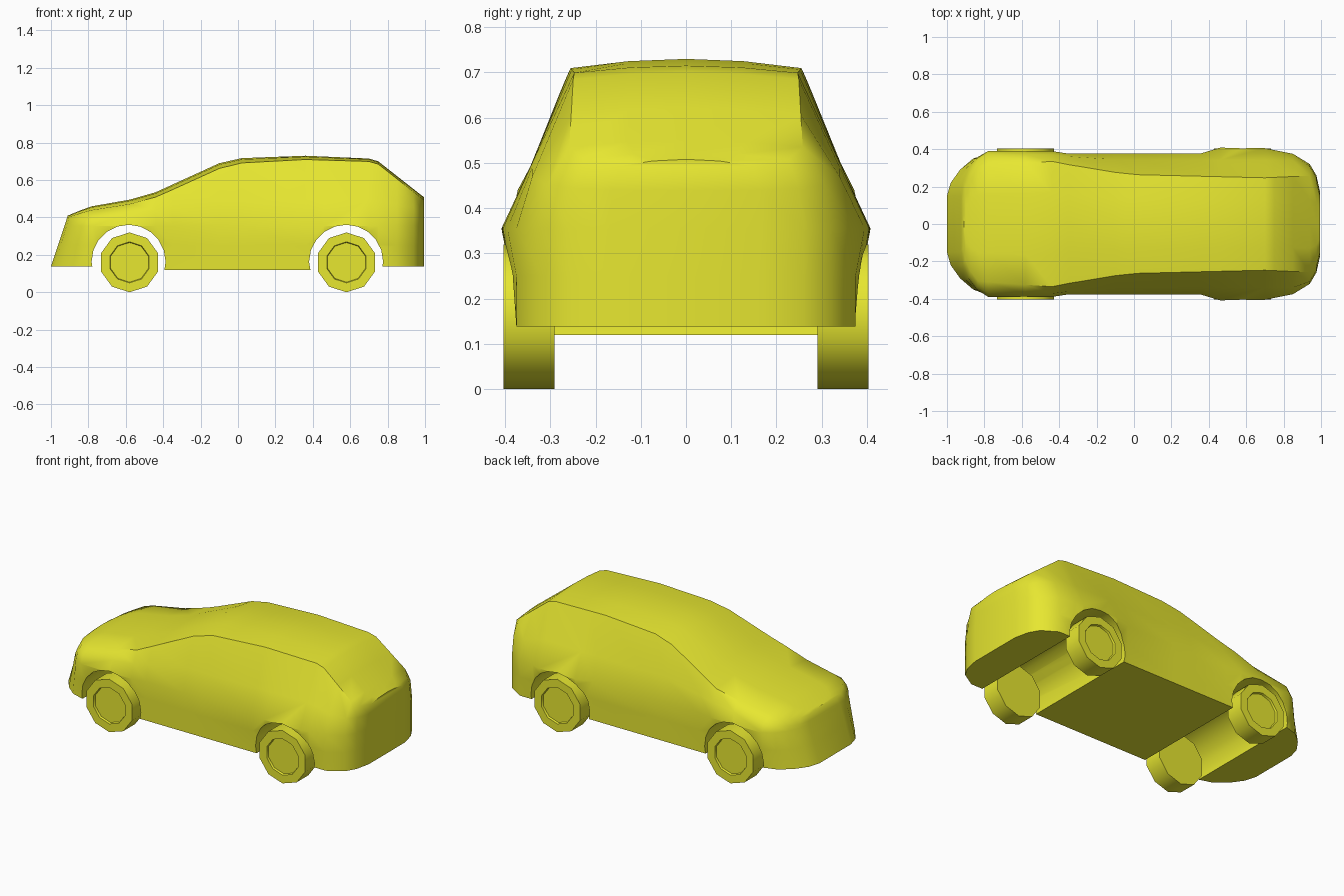
import bpy, bmesh, math
from mathutils import Matrix

if "Cube" in bpy.data.objects:
    bpy.data.objects.remove(bpy.data.objects["Cube"])

paint = bpy.data.materials.new("yellow_paint")
paint.diffuse_color = (0.8, 0.8, 0.03, 1)
paint.use_nodes = True
paint.node_tree.nodes["Principled BSDF"].inputs["Base Color"].default_value = paint.diffuse_color


def smooth(ob, angle):
    bpy.ops.object.select_all(action='DESELECT')
    ob.select_set(True)
    bpy.context.view_layer.objects.active = ob
    bpy.ops.object.shade_smooth_by_angle(angle=math.radians(angle))


def finish(name, bm, angle=0):
    bmesh.ops.recalc_face_normals(bm, faces=bm.faces)
    me = bpy.data.meshes.new(name)
    bm.to_mesh(me)
    bm.free()
    ob = bpy.data.objects.new(name, me)
    bpy.context.collection.objects.link(ob)
    me.materials.append(paint)
    if angle:
        smooth(ob, angle)
    return ob


def at(curve, x):
    """Straight-line reading of a profile at x."""
    if x <= curve[0][0]:
        return curve[0][1]
    for (x0, a), (x1, b) in zip(curve, curve[1:]):
        if x <= x1:
            return a + (b - a) * (x - x0) / (x1 - x0)
    return curve[-1][1]


# Profiles along the car: plan half width, crown height, roof edge and belt line
plan = [(-1, .15), (-.98, .22), (-.93, .29), (-.86, .35), (-.78, .39), (-.44, .39), (-.35, .376),
        (.36, .378), (.46, .408), (.70, .405), (.85, .375), (.94, .32), (.975, .26), (.995, .17)]
crown = [(-1, .41), (-.78, .46), (-.58, .495), (-.44, .535), (-.1, .69), (.02, .717),
         (.36, .73), (.7, .715), (.75, .70), (.975, .523), (.995, .508)]
edge = [(-.78, .31), (-.44, .335), (-.2, .288), (0, .264), (.7, .247), (.94, .258)]
belt = [(-.44, .372), (-.1, .345), (.7, .34)]
belt_z = [(-1, .37), (-.44, .44), (-.1, .49), (.7, .5), (.995, .44)]
drop = [(-1, .01), (-.78, .02), (-.2, .03), (.1, .024), (.75, .015)]

# Body lofted through a section at every key position; the nose leans back
bm = bmesh.new()
rings = []
for x in sorted({p[0] for p in plan + crown}):
    w, zt = at(plan, x), at(crown, x)
    ye, ze = min(at(edge, x), w * .87), zt - at(drop, x)
    yb, zb = min(at(belt, x), w * .96), at(belt_z, x)
    floor = .12 if abs(x) < .5 else .138
    lean = .09 * min(1, max(0, (-.8 - x) / .2))
    wb = min(w, .375)
    half = [(wb, floor), (wb + (w - wb) * .4, .25), (w, .355), (yb, zb),
            (ye, ze), (ye * .5, zt - .25 * (zt - ze))]
    pts = half + [(0, zt)] + [(-y, z) for y, z in reversed(half)]
    rings.append([bm.verts.new((x + lean * (z - .138) / (zt - .138), y, z)) for y, z in pts])
n = len(rings[0])
for a, b in zip(rings, rings[1:]):
    for i in range(n):
        j = (i + 1) % n
        bm.faces.new((a[i], a[j], b[j], b[i]))
# nose and tail closed with strips across the width
for r in (rings[0], rings[-1]):
    for i in range(n // 2 - 1):
        bm.faces.new((r[i], r[i + 1], r[n - 2 - i], r[n - 1 - i]))
    bm.faces.new((r[n // 2 - 1], r[n // 2], r[n // 2 + 1]))
body = finish("body", bm)

# Wheel arches cut through the full width
cutters = []
for x, name in ((-.585, "front_arch_cutter"), (.578, "rear_arch_cutter")):
    bm = bmesh.new()
    bmesh.ops.create_cone(bm, cap_ends=True, segments=20, radius1=.198, radius2=.198, depth=1.2,
                          matrix=Matrix.Translation((x, 0, .163)) @ Matrix.Rotation(math.pi / 2, 4, 'X'))
    cutter = finish(name, bm)
    cutter.hide_render = True
    cutters.append(cutter)
    mod = body.modifiers.new(name, 'BOOLEAN')
    mod.operation = 'DIFFERENCE'
    mod.solver = 'EXACT'
    mod.object = cutter

# Bake the cuts, then shade the body smooth
deps = bpy.context.evaluated_depsgraph_get()
cut = bpy.data.meshes.new_from_object(body.evaluated_get(deps))
body.modifiers.clear()
body.data = cut
for cutter in cutters:
    bpy.data.objects.remove(cutter)
smooth(body, 42)

# Ten-sided wheels with a slightly recessed hub on the outer face
for end, x in (("front", -.58), ("rear", .58)):
    for side, s in (("left", 1), ("right", -1)):
        bm = bmesh.new()
        bmesh.ops.create_cone(bm, cap_ends=True, segments=10, radius1=.16, radius2=.16, depth=.112)
        bm.normal_update()
        outer = [f for f in bm.faces if f.normal.z > .9]
        bmesh.ops.inset_region(bm, faces=outer, thickness=.05)
        bmesh.ops.inset_region(bm, faces=outer, thickness=.004, depth=-.012)
        bm.transform(Matrix.Translation((x, s * .347, .16)) @ Matrix.Rotation(-s * math.pi / 2, 4, 'X'))
        finish(f"{end}_{side}_wheel", bm, 40)
